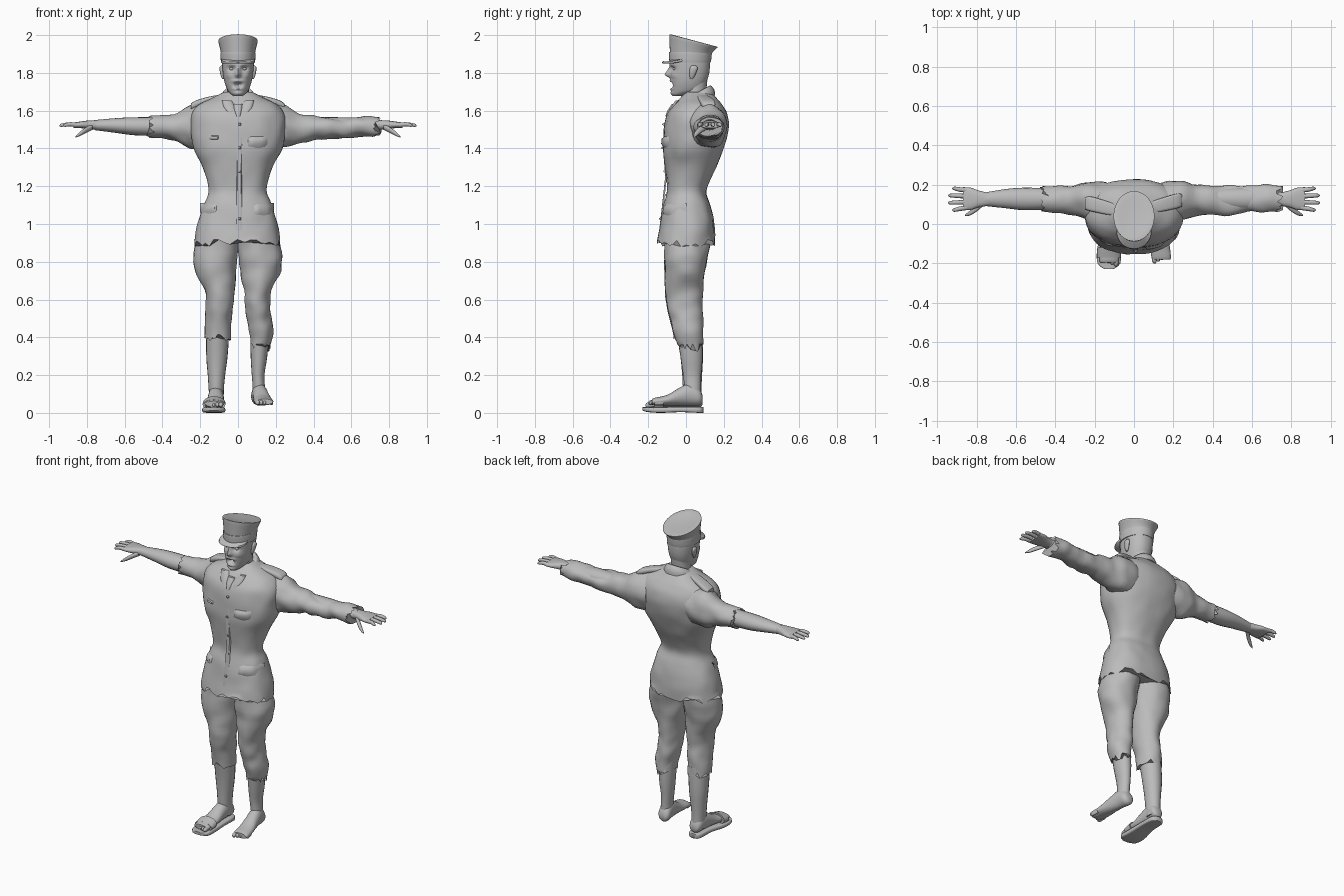
import bpy, bmesh, math, random
from math import exp, sin, cos, pi
from mathutils import Vector, noise
from mathutils.bvhtree import BVHTree

random.seed(4)
grey = bpy.data.materials.new("plain grey")
grey.diffuse_color = (0.5, 0.5, 0.5, 1)


def finish(name, bm):
    bmesh.ops.recalc_face_normals(bm, faces=bm.faces)
    me = bpy.data.meshes.new(name)
    bm.to_mesh(me)
    bm.free()
    me.materials.append(grey)
    ob = bpy.data.objects.new(name, me)
    bpy.context.collection.objects.link(ob)
    me.shade_smooth()
    me.set_sharp_from_angle(angle=math.radians(50))
    return ob


def spline(rows, sub):
    """Catmull-Rom interpolation between section rows."""
    out = []
    for i in range(len(rows) - 1):
        p = [rows[max(0, min(len(rows) - 1, i + k))] for k in (-1, 0, 1, 2)]
        for s in range(sub):
            t = s / sub
            out.append([0.5 * (2 * b + (c - a) * t + (2 * a - 5 * b + 4 * c - d) * t * t
                               + (3 * b - a - 3 * c + d) * t ** 3) for a, b, c, d in zip(*p)])
    return out + [list(rows[-1])]


def loft(name, axis, rows, n=28, sub=3, power=2.0, ragged=None, rough=0, warp=None):
    """Skin over ovals; each row is the axis position, then low/high of the other two axes."""
    bm = bmesh.new()
    rings = []
    others = [k for k in range(3) if k != axis]
    secs = spline(rows, sub)
    for j, (a, u0, u1, v0, v1) in enumerate(secs):
        ring = []
        for i in range(n):
            t = 2 * pi * i / n
            c, s = cos(t), sin(t)
            c = math.copysign(abs(c) ** (2 / power), c)
            s = math.copysign(abs(s) ** (2 / power), s)
            co = Vector((0, 0, 0))
            co[axis] = a
            co[others[0]] = (u0 + u1) / 2 + c * (u1 - u0) / 2
            co[others[1]] = (v0 + v1) / 2 + s * (v1 - v0) / 2
            if rough:
                k = rough * noise.noise(co * 14)
                co[others[0]] += k * c
                co[others[1]] += k * s
            if ragged and j == (0 if ragged[0] == "first" else len(secs) - 1):
                co[axis] += random.uniform(-1, 1) * ragged[1]
            if warp:
                co = Vector(warp(*co))
            ring.append(bm.verts.new(co))
        rings.append(ring)
    for r, q in zip(rings, rings[1:]):
        for i in range(n):
            bm.faces.new((r[i], r[(i + 1) % n], q[(i + 1) % n], q[i]))
    bm.faces.new(rings[0])
    bm.faces.new(rings[-1])
    return finish(name, bm)


# Jacket body with ragged hem
jacket = loft("jacket", 2, [
    (.90, -.232, .225, -.155, .155), (1.0, -.215, .21, -.135, .15), (1.1, -.182, .18, -.12, .13),
    (1.18, -.156, .152, -.10, .11), (1.3, -.188, .182, -.11, .16), (1.4, -.235, .235, -.12, .20),
    (1.5, -.25, .25, -.115, .225), (1.58, -.245, .245, -.10, .22), (1.63, -.21, .21, -.065, .195),
    (1.665, -.14, .14, -.035, .165), (1.70, -.075, .075, 0, .13)],
    n=48, sub=4, power=2.35, ragged=("first", .022), rough=.005)
bm = bmesh.new()
bm.from_mesh(jacket.data)
surface = BVHTree.FromBMesh(bm)
bm.free()


def front_patch(name, x0, x1, z0, z1, lift=.008, drop=0):
    """Cloth plate lying on the front of the jacket."""
    bm = bmesh.new()
    grid = []
    for j in range(5):
        row = []
        for i in range(7):
            x = x0 + (x1 - x0) * i / 6
            z = z0 + (z1 - z0) * j / 4 - (drop * (1 - abs(i - 3) / 3) if j == 0 else 0)
            hit = surface.ray_cast(Vector((x, -1, z)), Vector((0, 1, 0)))[0]
            edge = i in (0, 6) or j in (0, 4)
            row.append(bm.verts.new((x, (hit.y if hit else 0) - (-.003 if edge else lift), z)))
        grid.append(row)
    for a, b in zip(grid, grid[1:]):
        for i in range(6):
            bm.faces.new((a[i], a[i + 1], b[i + 1], b[i]))
    return finish(name, bm)


# Pocket flaps, front placket and buttons
front_patch("chest_pocket_right", -.155, -.10, 1.445, 1.47, .007)
front_patch("chest_pocket_left", .05, .16, 1.41, 1.465, .014, .015)
front_patch("hip_pocket_right", -.20, -.11, 1.06, 1.11, .012, .01)
front_patch("hip_pocket_left", .08, .19, 1.05, 1.11, .012, .01)
front_patch("placket", -.008, .022, .93, 1.58, .005)
for i in range(5):
    z = 1.02 + i * .125
    front_patch("button", .001, .017, z, z + .016, .011)

# Collar: leaning ring with two front points and a tie knot
tilt = lambda x, y, z: (x, y, z + (y - .05) * .55)
loft("collar", 2, [(1.625, -.10, .10, -.055, .155), (1.655, -.098, .098, -.045, .15),
                   (1.69, -.078, .078, -.022, .13), (1.685, -.06, .06, 0, .115)], warp=tilt)
for s in (-1, 1):
    loft("collar_point", 2, [(1.585, s * .04 - .006, s * .04 + .006, -.098, -.082),
                             (1.61, s * .042 - .03, s * .042 + .03, -.085, -.06),
                             (1.655, s * .06 - .025, s * .06 + .025, -.055, -.03)], n=12)
loft("tie_knot", 2, [(1.57, -.008, .012, -.11, -.09), (1.60, -.02, .02, -.098, -.07),
                     (1.635, -.024, .024, -.075, -.045)], n=12)

# Shoulder straps
for s, y, e in ((-1, .085, .25), (1, .10, .245)):
    loft("shoulder_strap", 0, [(s * .09, y - .045, y + .015, 1.65, 1.685),
                               (s * .15, y - .035, y + .035, 1.645, 1.675),
                               (s * .22, y - .02, y + .055, 1.62, 1.655),
                               (s * e, y - .01, y + .05, 1.605, 1.638)], n=16, power=4)

# Sleeves: torn short on one side, long on the other
loft("sleeve_right", 0, [
    (-.14, .0, .21, 1.40, 1.64), (-.23, .02, .215, 1.40, 1.635), (-.30, .045, .20, 1.425, 1.60),
    (-.38, .058, .195, 1.45, 1.575), (-.46, .06, .195, 1.452, 1.57)],
    sub=4, ragged=("last", .025), rough=.012)
loft("sleeve_left", 0, [
    (.14, .0, .21, 1.40, 1.64), (.23, .02, .215, 1.40, 1.635), (.32, .045, .20, 1.425, 1.59),
    (.42, .05, .195, 1.445, 1.565), (.50, .045, .195, 1.45, 1.56), (.60, .06, .195, 1.46, 1.56),
    (.68, .06, .20, 1.462, 1.565), (.735, .06, .195, 1.465, 1.57)],
    sub=4, ragged=("last", .025), rough=.014)

# Forearms and hands
for s in (-1, 1):
    loft("forearm", 0, [(s * x, *r) for x, *r in (
        (.40, .075, .18, 1.465, 1.565), (.55, .07, .185, 1.47, 1.565), (.65, .08, .178, 1.483, 1.56),
        (.76, .092, .16, 1.497, 1.55))], n=20)
    loft("palm", 0, [(s * x, *r) for x, *r in (
        (.74, .093, .158, 1.50, 1.55), (.79, .085, .17, 1.502, 1.548), (.83, .072, .185, 1.507, 1.543),
        (.87, .07, .187, 1.508, 1.537))], n=20, power=2.5)
    for y, out, tip in ((.083, -.012, .925), (.111, -.003, .945), (.141, .004, .945), (.171, .01, .925)):
        loft("finger", 0, [(s * x, y + o - r, y + o + r, z - r, z + r) for x, o, z, r in (
            (.85, 0, 1.524, .012), (.89, out * .5, 1.528, .0115),
            (tip - .01, out, 1.523, .009), (tip, out, 1.52, .003))], n=10)
    loft("thumb", 0, [(s * x, y - r, y + r, z - r, z + r) for x, y, z, r in (
        (.77, .105, 1.515, .016), (.805, .075, 1.497, .015), (.835, .055, 1.478, .012),
        (.86, .044, 1.462, .004))], n=12)

# Breeches, flared at the thigh and torn below the knee
loft("breeches_right", 2, [
    (.40, -.175, -.04, -.07, .09), (.5, -.172, -.033, -.085, .088), (.57, -.17, -.028, -.104, .082),
    (.65, -.178, -.02, -.108, .088), (.75, -.228, -.01, -.11, .10), (.85, -.235, .0, -.115, .12),
    (.97, -.20, .01, -.11, .13)], sub=4, ragged=("first", .02), rough=.008)
loft("breeches_left", 2, [
    (.35, .065, .172, -.045, .09), (.43, .058, .182, -.07, .092), (.5, .042, .175, -.08, .09),
    (.57, .036, .17, -.10, .085), (.65, .028, .18, -.108, .09), (.75, .01, .226, -.11, .10),
    (.85, .0, .232, -.115, .12), (.97, -.01, .20, -.11, .13)], sub=4, ragged=("first", .03), rough=.01)

# Shins
loft("shin_right", 2, [(.05, -.15, -.075, .0, .085), (.12, -.155, -.075, -.015, .082),
                       (.2, -.16, -.068, -.02, .085), (.3, -.168, -.055, -.03, .09),
                       (.45, -.168, -.045, -.055, .088)], n=20)
loft("shin_left", 2, [(.07, .078, .143, .0, .08), (.13, .078, .143, -.008, .078),
                      (.2, .073, .14, -.015, .08), (.3, .067, .155, -.03, .088),
                      (.45, .065, .168, -.05, .088)], n=20)


# Feet with toes
def foot(side, x, base, length, splay):
    turn = lambda px, py, pz: (px + splay * (.05 - py), py, pz + base)
    loft("foot_" + side, 1, [
        (.088, x - .02, x + .02, .015, .05), (.07, x - .038, x + .038, 0, .09),
        (.02, x - .04, x + .04, 0, .115), (-.04, x - .042, x + .044, 0, .09),
        (-.10, x - .048, x + .05, 0, .055), (length + .035, x - .05, x + .05, 0, .04),
        (length + .02, x - .045, x + .045, .003, .034)], n=20, warp=turn)
    s = 1 if x > 0 else -1
    for i in range(5):
        cx, r, tip = x + s * (-.037 + i * .0195), .014 - i * .0012, length + i * .008
        loft("toe", 1, [(tip + .05, cx - r * .8, cx + r * .8, .003, .03),
                        (tip + .012, cx - r * .85, cx + r * .85, 0, .028),
                        (tip, cx - r * .4, cx + r * .4, .006, .018)], n=10, warp=turn)


foot("right", -.115, .028, -.215, -.05)
foot("left", .11, .04, -.20, .13)

# Sandal sole and strap on one foot
loft("sandal_sole", 1, [(.092, -.13, -.10, .0, .03), (.07, -.155, -.072, 0, .032),
                        (-.03, -.165, -.07, .004, .032), (-.13, -.188, -.068, 0, .03),
                        (-.20, -.185, -.07, .004, .03), (-.23, -.15, -.105, .012, .03)],
     n=20, power=5)
loft("sandal_strap", 1, [(-.12, -.186, -.066, .015, .088), (-.15, -.188, -.066, .015, .077),
                         (-.17, -.187, -.067, .015, .07)], n=20)


# Head, with the face pressed in and drawn out from the skull
def face(x, y, z):
    if y > .02:
        return x, y, z
    g = lambda cx, cz, sx, sz: exp(-((abs(x) - cx) / sx) ** 2 - ((z - cz) / sz) ** 2)
    y += .016 * g(.034, 1.822, .018, .012) - .009 * g(.028, 1.845, .03, .01)
    y -= .026 * g(0, 1.79, .013, .014) + .016 * g(0, 1.812, .011, .02)
    y += .03 * g(0, 1.737, .018, .012) - .008 * g(0, 1.757, .03, .007) - .008 * g(0, 1.714, .024, .007)
    y -= .006 * g(.05, 1.785, .018, .016) + .008 * g(0, 1.692, .025, .012)
    return x, y, z


loft("head", 2, [(1.678, -.022, .022, -.068, -.02), (1.69, -.04, .04, -.073, .03),
                 (1.71, -.056, .056, -.076, .085), (1.75, -.071, .071, -.08, .108),
                 (1.80, -.08, .08, -.082, .123), (1.86, -.084, .084, -.08, .127),
                 (1.90, -.078, .078, -.07, .12)], n=80, sub=9, power=2.2, warp=face)
loft("neck", 2, [(1.60, -.075, .075, -.03, .13), (1.68, -.058, .058, -.015, .108),
                 (1.76, -.06, .06, -.01, .113)], n=24)
for s in (-1, 1):
    loft("ear", 2, [(1.768, s * .078 - .006, s * .078 + .006, .022, .036),
                    (1.79, s * .083 - .01, s * .083 + .01, .018, .05),
                    (1.825, s * .088 - .01, s * .088 + .01, .02, .062),
                    (1.838, s * .086 - .005, s * .086 + .005, .03, .052)], n=14)
    loft("eyeball", 2, [(1.812, s * .034 - .003, s * .034 + .003, -.063, -.055),
                        (1.822, s * .034 - .012, s * .034 + .012, -.069, -.045),
                        (1.832, s * .034 - .003, s * .034 + .003, -.063, -.055)], n=12)

# Peaked cap: band, flared crown tipped to the front, and visor
loft("cap_band", 2, [(1.855, -.088, .088, -.084, .128), (1.86, -.091, .091, -.088, .132),
                     (1.905, -.092, .092, -.09, .137), (1.91, -.089, .089, -.087, .134)], n=40)
lean = lambda x, y, z: (x, y, z - (y - .04) * .26 * max(0, (z - 1.9) / .07))
loft("cap_crown", 2, [(1.89, -.088, .088, -.085, .133), (1.92, -.093, .093, -.086, .143),
                      (1.955, -.102, .102, -.088, .162), (1.967, -.104, .104, -.088, .167),
                      (1.972, -.098, .098, -.082, .16), (1.966, -.05, .05, -.03, .10),
                      (1.964, -.01, .01, .03, .05)], n=40, sub=2, warp=lean)
loft("cap_visor", 2, [(1.868, -.086, .086, -.122, .04), (1.873, -.089, .089, -.127, .04),
                      (1.88, -.087, .087, -.122, .04)], n=36,
     warp=lambda x, y, z: (x, y, z + .25 * (y + .05) - 2.0 * x * x))
